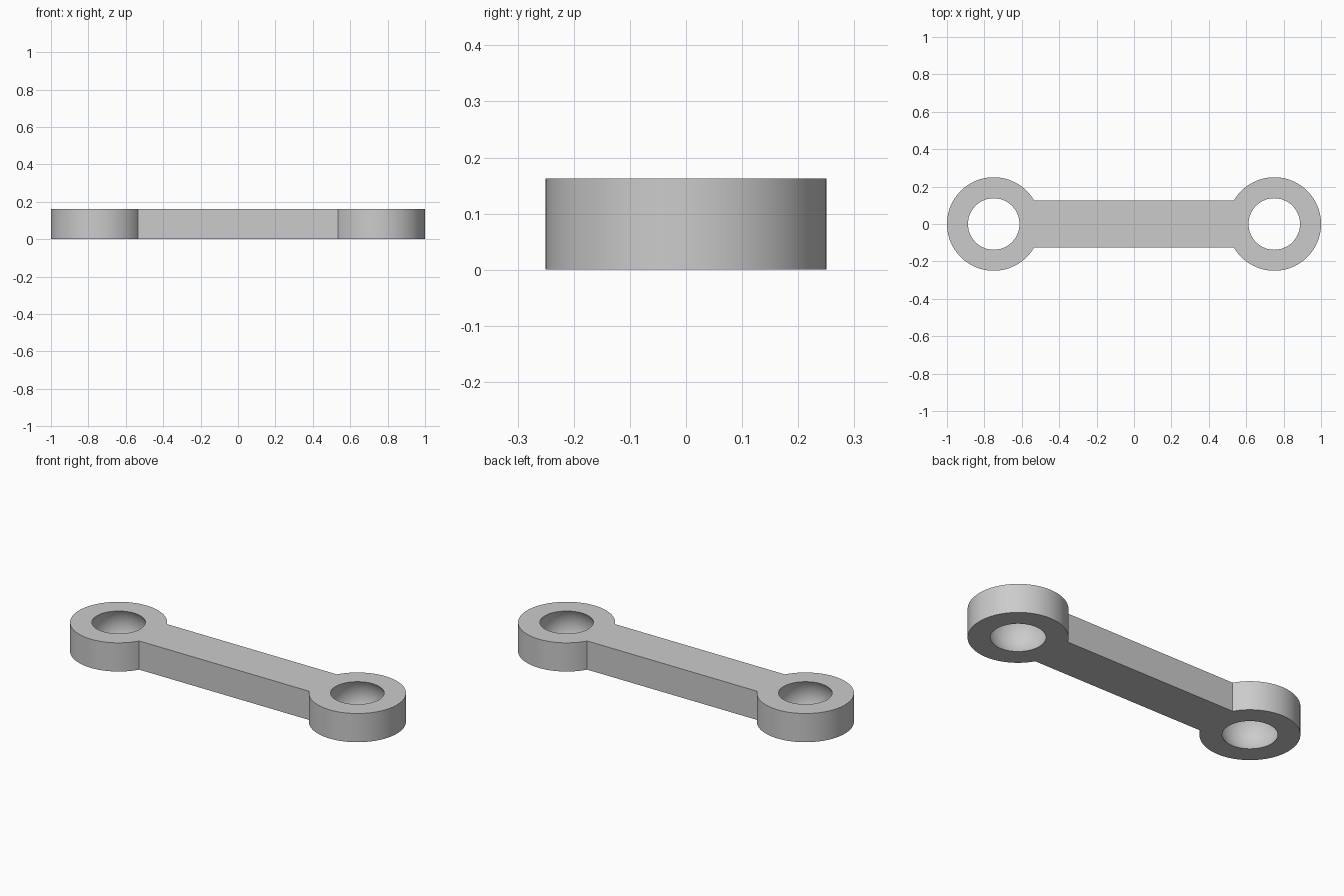
import bpy
import bmesh
from math import asin, cos, sin, pi, sqrt, radians

cube = bpy.data.objects.get("Cube")
if cube:
    bpy.data.objects.remove(cube, do_unlink=True)

HEIGHT = 0.163
EYE_X = 0.75        # centre of each end eye
EYE_R = 0.25
BAR_HALF = 0.125    # half width of the connecting bar
SOCKET_R = 0.16     # ball socket, wider at mid height than at its openings
ARC_STEPS = 80
SOCKET_SIDES = 80
SOCKET_RINGS = 14

grey = bpy.data.materials.new("light_grey")
grey.use_nodes = True
grey.diffuse_color = (0.6, 0.6, 0.6, 1)
grey.node_tree.nodes["Principled BSDF"].inputs["Base Color"].default_value = (0.6, 0.6, 0.6, 1)

bm = bmesh.new()


def add_loop(points, z):
    return [bm.verts.new((x, y, z)) for x, y in points]


def circle(cx, r):
    return [(cx + r * cos(2 * pi * i / SOCKET_SIDES), r * sin(2 * pi * i / SOCKET_SIDES))
            for i in range(SOCKET_SIDES)]


def bridge(a, b):
    n = len(a)
    for i in range(n):
        j = (i + 1) % n
        bm.faces.new((a[i], a[j], b[j], b[i]))


def loop_edges(loop):
    return [bm.edges.get((v, loop[i - 1])) for i, v in enumerate(loop)]


# Outline: two round eyes whose arcs stop where the straight bar meets them
start = -pi + asin(BAR_HALF / EYE_R)
right_arc = []
for i in range(ARC_STEPS + 1):
    a = start - 2 * start * i / ARC_STEPS
    right_arc.append((EYE_X + EYE_R * cos(a), EYE_R * sin(a)))
outline = right_arc + [(-x, -y) for x, y in right_arc]

bottom = add_loop(outline, 0)
top = add_loop(outline, HEIGHT)
bridge(bottom, top)
bottom_edges, top_edges = loop_edges(bottom), loop_edges(top)

# Spherical through sockets in both eyes
for cx in (-EYE_X, EYE_X):
    limit = asin(HEIGHT / 2 / SOCKET_R)
    rings = []
    for i in range(SOCKET_RINGS + 1):
        a = -limit + 2 * limit * i / SOCKET_RINGS
        rings.append(add_loop(circle(cx, SOCKET_R * cos(a)), HEIGHT / 2 + SOCKET_R * sin(a)))
    for lower, upper in zip(rings, rings[1:]):
        bridge(upper, lower)
    bottom_edges += loop_edges(rings[0])
    top_edges += loop_edges(rings[-1])

# Flat top and underside, left open at the sockets
for edges, up in ((bottom_edges, -1), (top_edges, 1)):
    bmesh.ops.triangle_fill(bm, edges=edges, use_beauty=True, normal=(0, 0, up))
bmesh.ops.recalc_face_normals(bm, faces=bm.faces[:])

mesh = bpy.data.meshes.new("link_arm")
bm.to_mesh(mesh)
bm.free()
mesh.materials.append(grey)
link = bpy.data.objects.new("link_arm", mesh)
bpy.context.collection.objects.link(link)

bpy.ops.object.select_all(action='DESELECT')
link.select_set(True)
bpy.context.view_layer.objects.active = link
bpy.ops.object.shade_smooth_by_angle(angle=radians(30))
